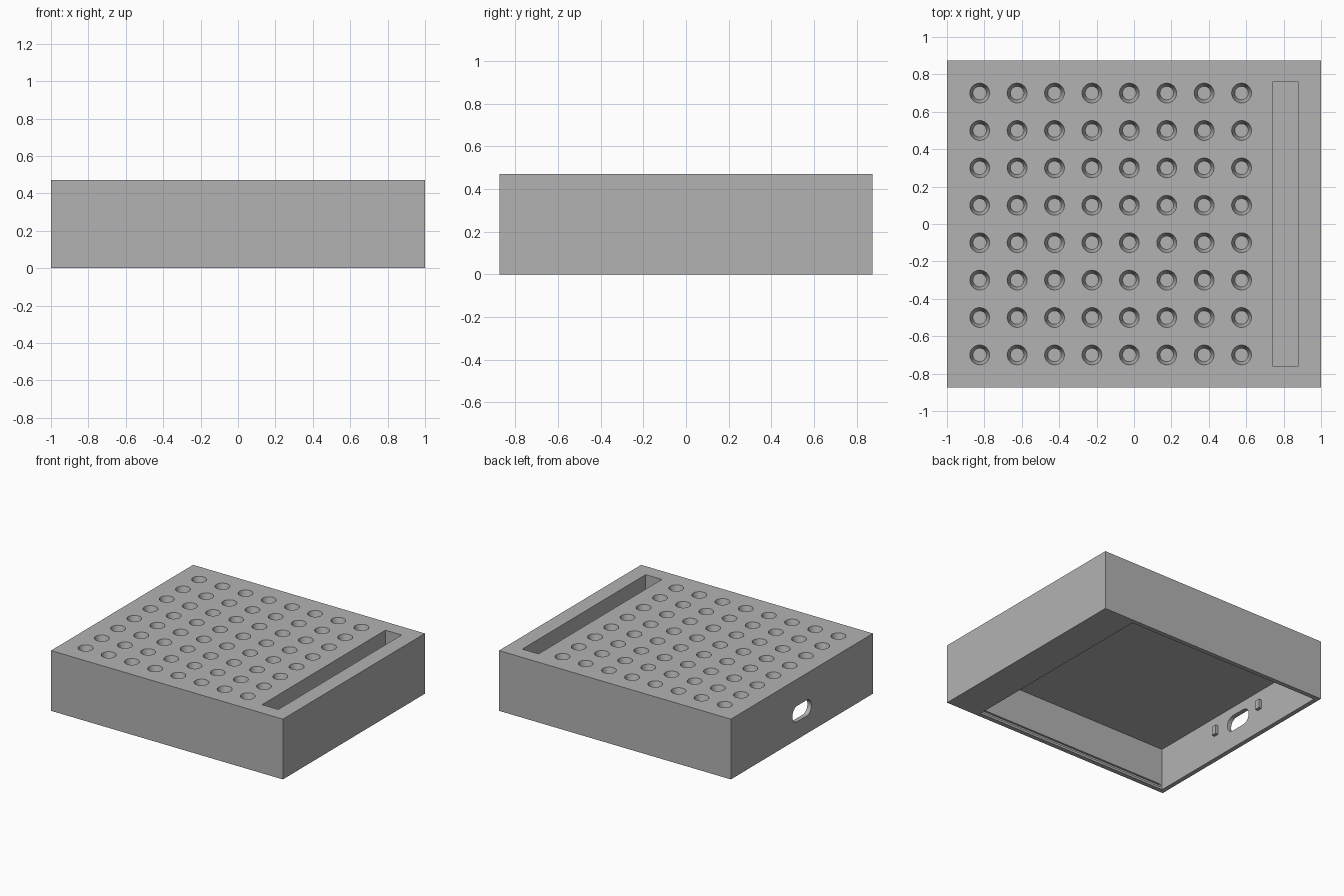
import bpy, bmesh, math
from mathutils import Matrix, Vector

if "Cube" in bpy.data.objects:
    bpy.data.objects.remove(bpy.data.objects["Cube"], do_unlink=True)

HX, HY, H = 1.0, 0.875, 0.47
WALL = 0.035
SLOT_X0, SLOT_X1, SLOT_Y = 0.74, 0.88, 0.76

grey = bpy.data.materials.new("plain grey")
grey.use_nodes = True
colour = (0.45, 0.45, 0.45, 1)
grey.diffuse_color = colour
grey.node_tree.nodes["Principled BSDF"].inputs["Base Color"].default_value = colour


def add_box(bm, lo, hi):
    lo, hi = Vector(lo), Vector(hi)
    m = Matrix.Translation((lo + hi) / 2) @ Matrix.Diagonal((*(hi - lo), 1))
    bmesh.ops.create_cube(bm, size=1, matrix=m)


def finish(bm, name):
    mesh = bpy.data.meshes.new(name)
    bmesh.ops.recalc_face_normals(bm, faces=bm.faces)
    bm.to_mesh(mesh)
    bm.free()
    mesh.materials.append(grey)
    ob = bpy.data.objects.new(name, mesh)
    bpy.context.collection.objects.link(ob)
    return ob


def box(name, lo, hi):
    bm = bmesh.new()
    add_box(bm, lo, hi)
    return finish(bm, name)


def cut(target, cutter):
    cutter.hide_render = True
    mod = target.modifiers.new(cutter.name, 'BOOLEAN')
    mod.operation, mod.solver, mod.object = 'DIFFERENCE', 'EXACT', cutter
    bpy.ops.object.select_all(action='DESELECT')
    bpy.context.view_layer.objects.active = target
    target.select_set(True)
    bpy.ops.object.modifier_apply(modifier=mod.name)
    bpy.data.objects.remove(cutter, do_unlink=True)


# Outer case
case = box("case", (-HX, -HY, 0), (HX, HY, H))

# Electronics cavity, open underneath
cavity_end = SLOT_X0 - 0.02
cut(case, box("cavity", (-HX + WALL, -HY + WALL, -0.1), (cavity_end, HY - WALL, 0.33)))

# Lid grooves along the two long inner walls
for s in (-1, 1):
    ys = sorted((s * (HY - WALL - 0.01), s * (HY - 0.02)))
    cut(case, box("lid_groove", (-HX + 0.05, ys[0], 0.018), (cavity_end - 0.01, ys[1], 0.04)))

# Storage slot in the top
cut(case, box("storage_slot", (SLOT_X0, -SLOT_Y, 0.1), (SLOT_X1, SLOT_Y, H + 0.1)))

# Eight by eight grid of tapered dimples
bm = bmesh.new()
depth, lift = 0.06, 0.015
slope = (0.053 - 0.036) / depth
for i in range(8):
    for j in range(8):
        centre = (-0.825 + 0.2 * i, -0.7 + 0.2 * j, H + (lift - depth) / 2)
        bmesh.ops.create_cone(bm, cap_ends=True, segments=32, radius1=0.036,
                              radius2=0.053 + slope * lift, depth=depth + lift,
                              matrix=Matrix.Translation(centre))
cut(case, finish(bm, "dimples"))

# Rounded cable port through the side wall
bm = bmesh.new()
r, half, port_z = 0.062, 0.056, 0.2
ring = []
for k in range(32):
    a = math.tau * (k + 0.5) / 32
    y = r * math.cos(a) + math.copysign(half, math.cos(a))
    ring.append(bm.verts.new((-HX - 0.05, y, port_z + r * math.sin(a))))
face = bm.faces.new(ring)
out = bmesh.ops.extrude_face_region(bm, geom=[face])
bmesh.ops.translate(bm, vec=(0.15, 0, 0),
                    verts=[v for v in out["geom"] if isinstance(v, bmesh.types.BMVert)])
cut(case, finish(bm, "cable_port"))

bpy.ops.object.shade_smooth_by_angle(angle=math.radians(30))

# Small clips on the inner wall either side of the port
for s, side in ((-1, "right"), (1, "left")):
    x = -HX + WALL
    box("port_clip_" + side, (x - 0.01, s * 0.24 - 0.02, 0.18), (x + 0.025, s * 0.24 + 0.02, 0.25))
